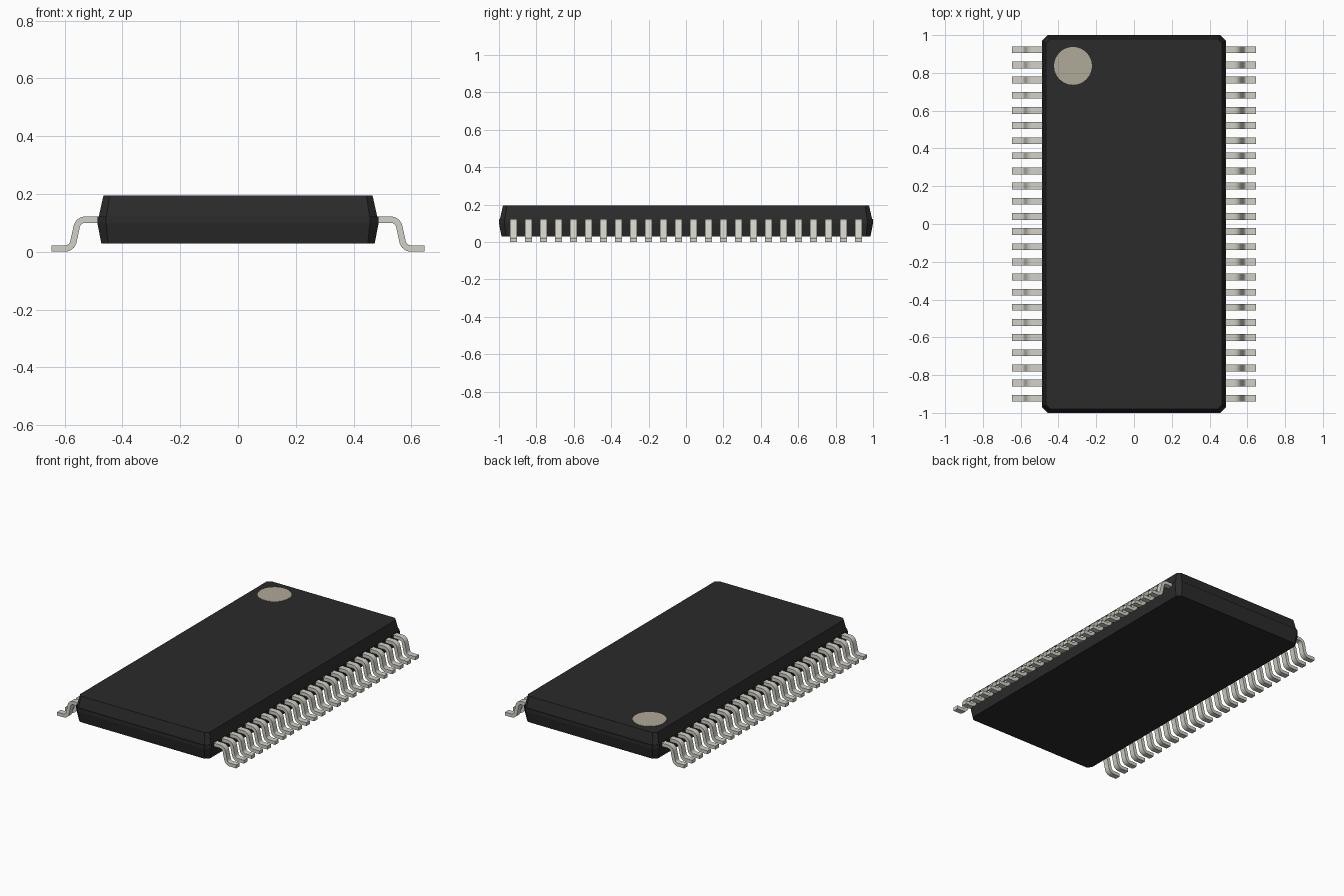
import bpy, bmesh, math
from mathutils import Vector

cube = bpy.data.objects.get("Cube")
if cube:
    bpy.data.objects.remove(cube, do_unlink=True)


def material(name, rgb, metallic=0.0):
    m = bpy.data.materials.new(name)
    m.use_nodes = True
    m.diffuse_color = (*rgb, 1)
    m.node_tree.nodes["Principled BSDF"].inputs["Base Color"].default_value = (*rgb, 1)
    return m


black = material("black plastic", (0.024, 0.0235, 0.0235))
silver = material("silver metal", (0.645, 0.638, 0.572))
tan = material("pale tan print", (0.435, 0.398, 0.316))


def finish(name, bm, mat):
    bmesh.ops.recalc_face_normals(bm, faces=bm.faces)
    mesh = bpy.data.meshes.new(name)
    bm.to_mesh(mesh)
    bm.free()
    mesh.materials.append(mat)
    obj = bpy.data.objects.new(name, mesh)
    bpy.context.collection.objects.link(obj)
    return obj


def chamfered_ring(bm, half_x, half_y, z, cut):
    pts = []
    for sx, sy in ((1, 1), (-1, 1), (-1, -1), (1, -1)):
        a = (sx * half_x, sy * (half_y - cut), z)
        b = (sx * (half_x - cut), sy * half_y, z)
        pts += [a, b] if sx == sy else [b, a]
    return [bm.verts.new(p) for p in pts]


# Moulded body: tapered halves around a straight parting band
HALF_X, HALF_Y, TOP = 0.487, 1.0, 0.194
LAYERS = [(0.028, 0.014, 0.024), (0.100, 0, 0.03), (0.122, 0, 0.03),
          (0.122, 0.005, 0.027), (TOP, 0.021, 0.021)]
bm = bmesh.new()
rings = [chamfered_ring(bm, HALF_X - inset, HALF_Y - inset, z, cut)
         for z, inset, cut in LAYERS]
for low, high in zip(rings, rings[1:]):
    for i in range(8):
        j = (i + 1) % 8
        bm.faces.new((low[i], low[j], high[j], high[i]))
bm.faces.new(rings[0])
bm.faces.new(rings[-1])
finish("body", bm, black)

# Round pin-one marker printed on the top
bm = bmesh.new()
bmesh.ops.create_cone(bm, cap_ends=True, segments=48, radius1=0.1, radius2=0.1, depth=0.002)
bmesh.ops.translate(bm, vec=(-0.323, 0.837, TOP + 0.0005), verts=bm.verts)
finish("pin_one_marker", bm, tan)


def fillet(prev, corner, nxt, radius, steps=8):
    """Points of a round bend replacing a path corner."""
    a, b = (prev - corner).normalized(), (nxt - corner).normalized()
    half = a.angle(b) / 2
    centre = corner + (a + b).normalized() * radius / math.sin(half)
    start = corner + a * radius / math.tan(half) - centre
    end = corner + b * radius / math.tan(half) - centre
    out = []
    for i in range(steps + 1):
        t = i / steps
        out.append(centre + start.lerp(end, t).normalized() * radius)
    return out


# Gull-wing lead: ribbon around a bent centre line
THICK, WIDTH, PITCH, COUNT = 0.022, 0.036, 0.0802, 24
path = [Vector(p) for p in ((0.46, 0.111), (0.553, 0.111), (0.575, 0.011), (0.645, 0.011))]
line = ([path[0]] + fillet(*path[:3], 0.03) + fillet(*path[1:], 0.03) + [path[3]])

first_y = -PITCH * (COUNT - 1) / 2
bm = bmesh.new()
pairs = []
for i, p in enumerate(line):
    d = (line[min(i + 1, len(line) - 1)] - line[max(i - 1, 0)]).normalized()
    if i in (0, 1, len(line) - 2, len(line) - 1):
        d = Vector((1, 0))
    n = Vector((-d.y, d.x)) * THICK / 2
    pairs.append([bm.verts.new((q.x, first_y - WIDTH / 2, q.y)) for q in (p + n, p - n)])
for (a, b), (c, d) in zip(pairs, pairs[1:]):
    bm.faces.new((a, b, d, c))
ext = bmesh.ops.extrude_face_region(bm, geom=bm.faces[:])
bmesh.ops.translate(bm, vec=(0, WIDTH, 0),
                    verts=[v for v in ext["geom"] if isinstance(v, bmesh.types.BMVert)])
leads = finish("leads", bm, silver)

# Smooth bends, then repeat along the body and across to the other side
bpy.ops.object.select_all(action="DESELECT")
leads.select_set(True)
bpy.context.view_layer.objects.active = leads
bpy.ops.object.shade_smooth_by_angle(angle=math.radians(35))

row = leads.modifiers.new("row", "ARRAY")
row.count = COUNT
row.use_relative_offset = False
row.use_constant_offset = True
row.constant_offset_displace = (0, PITCH, 0)
leads.modifiers.new("both_sides", "MIRROR").use_axis[0] = True
